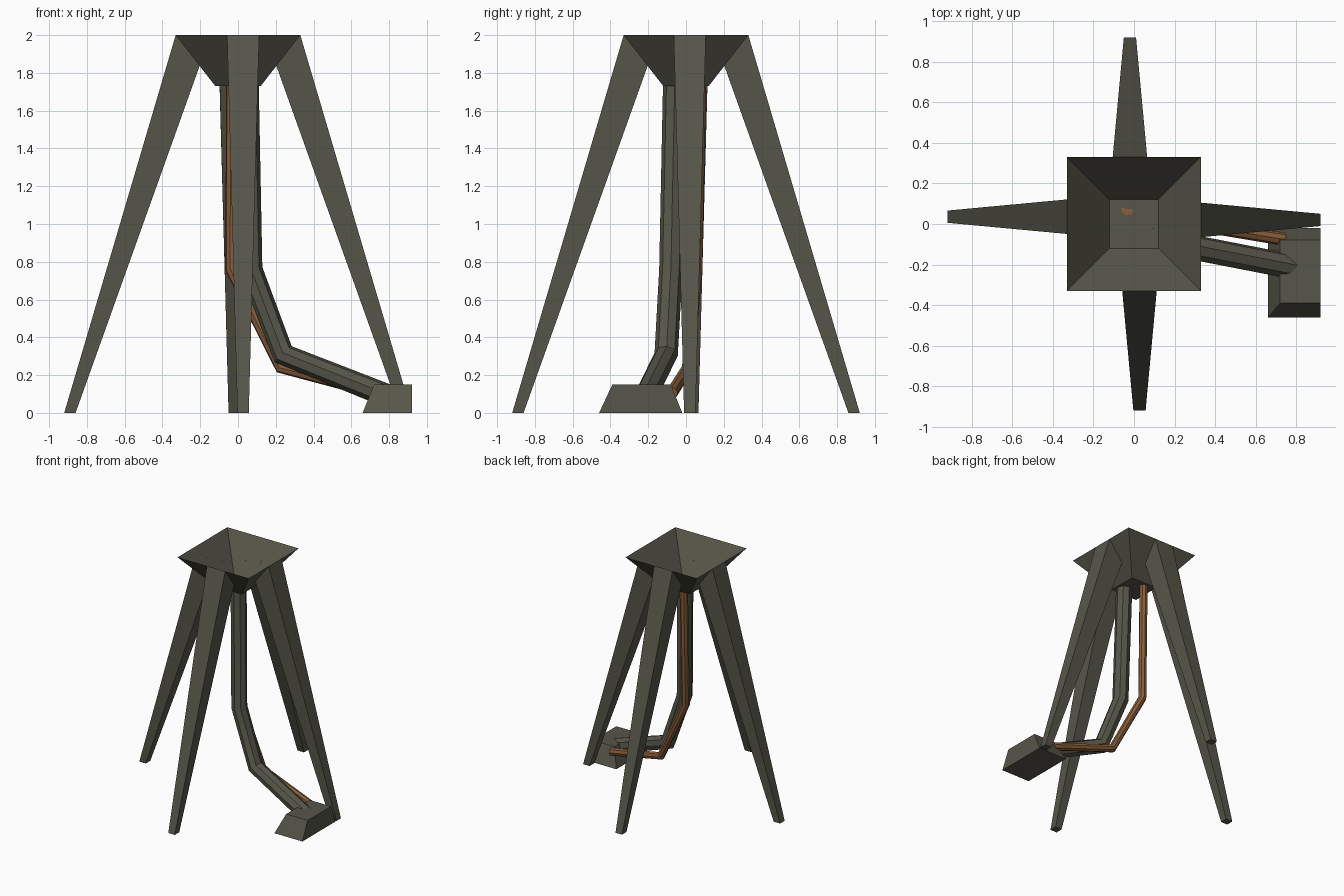
import bpy, bmesh
from mathutils import Vector

if "Cube" in bpy.data.objects:
    bpy.data.objects.remove(bpy.data.objects["Cube"])


def material(name, rgb):
    m = bpy.data.materials.new(name)
    m.diffuse_color = (*rgb, 1)
    m.use_nodes = True
    m.node_tree.nodes["Principled BSDF"].inputs["Base Color"].default_value = m.diffuse_color
    return m


dark = material("dark olive metal", (0.095, 0.093, 0.068))
rust = material("rusty brown", (0.25, 0.11, 0.042))


def frustum(name, bottom, top, mat, open_top=False):
    """Join two four-point rings into a solid, optionally without a lid."""
    bm = bmesh.new()
    a = [bm.verts.new(p) for p in bottom]
    b = [bm.verts.new(p) for p in top]
    bm.faces.new(a[::-1])
    if not open_top:
        bm.faces.new(b)
    for i in range(4):
        j = (i + 1) % 4
        bm.faces.new((a[i], a[j], b[j], b[i]))
    bmesh.ops.recalc_face_normals(bm, faces=bm.faces)
    me = bpy.data.meshes.new(name)
    bm.to_mesh(me)
    bm.free()
    me.materials.append(mat)
    ob = bpy.data.objects.new(name, me)
    bpy.context.collection.objects.link(ob)
    return ob


def rect(x0, x1, y0, y1, z):
    return [(x0, y0, z), (x1, y0, z), (x1, y1, z), (x0, y1, z)]


def pipe(name, points, radius, mat):
    """Round bent pipe along a few points."""
    cu = bpy.data.curves.new(name, "CURVE")
    cu.dimensions = "3D"
    cu.bevel_depth = radius
    cu.bevel_resolution = 2
    cu.use_fill_caps = True
    sp = cu.splines.new("POLY")
    sp.points.add(len(points) - 1)
    for p, co in zip(sp.points, points):
        p.co = (*co, 1)
    cu.materials.append(mat)
    ob = bpy.data.objects.new(name, cu)
    bpy.context.collection.objects.link(ob)
    bpy.ops.object.select_all(action="DESELECT")
    ob.select_set(True)
    bpy.context.view_layer.objects.active = ob
    bpy.ops.object.convert(target="MESH")
    bpy.ops.object.shade_smooth_by_angle()


# Open funnel on top
frustum("funnel", rect(-0.12, 0.12, -0.12, 0.12, 1.73),
        rect(-0.33, 0.33, -0.33, 0.33, 2.0), dark, open_top=True)

# Four tapered legs, ending on the sloping funnel walls
X, Y, Z = Vector((1, 0, 0)), Vector((0, 1, 0)), Vector((0, 0, 1))
for name, out, side, c in (("front_leg", -Y, X, 0.027), ("back_leg", Y, X, -0.02),
                           ("right_leg", X, Y, 0.02), ("left_leg", -X, Y, 0.036)):
    def ring(inner, outer, zi, zo, wi, wo):
        return [out * inner + side * (c - wi) + Z * zi, out * inner + side * (c + wi) + Z * zi,
                out * outer + side * (c + wo) + Z * zo, out * outer + side * (c - wo) + Z * zo]
    frustum(name, ring(0.86, 0.92, 0, 0, 0.03, 0.03),
            ring(0.203, 0.33, 1.837, 2.0, 0.08, 0.085), dark)

# Foot box with three sloping sides
frustum("foot_box", rect(0.66, 0.92, -0.46, -0.02, 0),
        rect(0.72, 0.92, -0.39, -0.08, 0.15), dark)

# Thick pipe and thin rusty pipe from funnel to foot box
pipe("thick_pipe", [(0.048, -0.06, 1.73), (0.068, -0.08, 0.76),
                    (0.24, -0.105, 0.31), (0.78, -0.21, 0.095)], 0.062, dark)
pipe("thin_pipe", [(-0.032, 0.075, 1.73), (-0.036, 0.055, 0.76),
                   (0.225, 0.01, 0.24), (0.74, -0.075, 0.105)], 0.032, rust)
